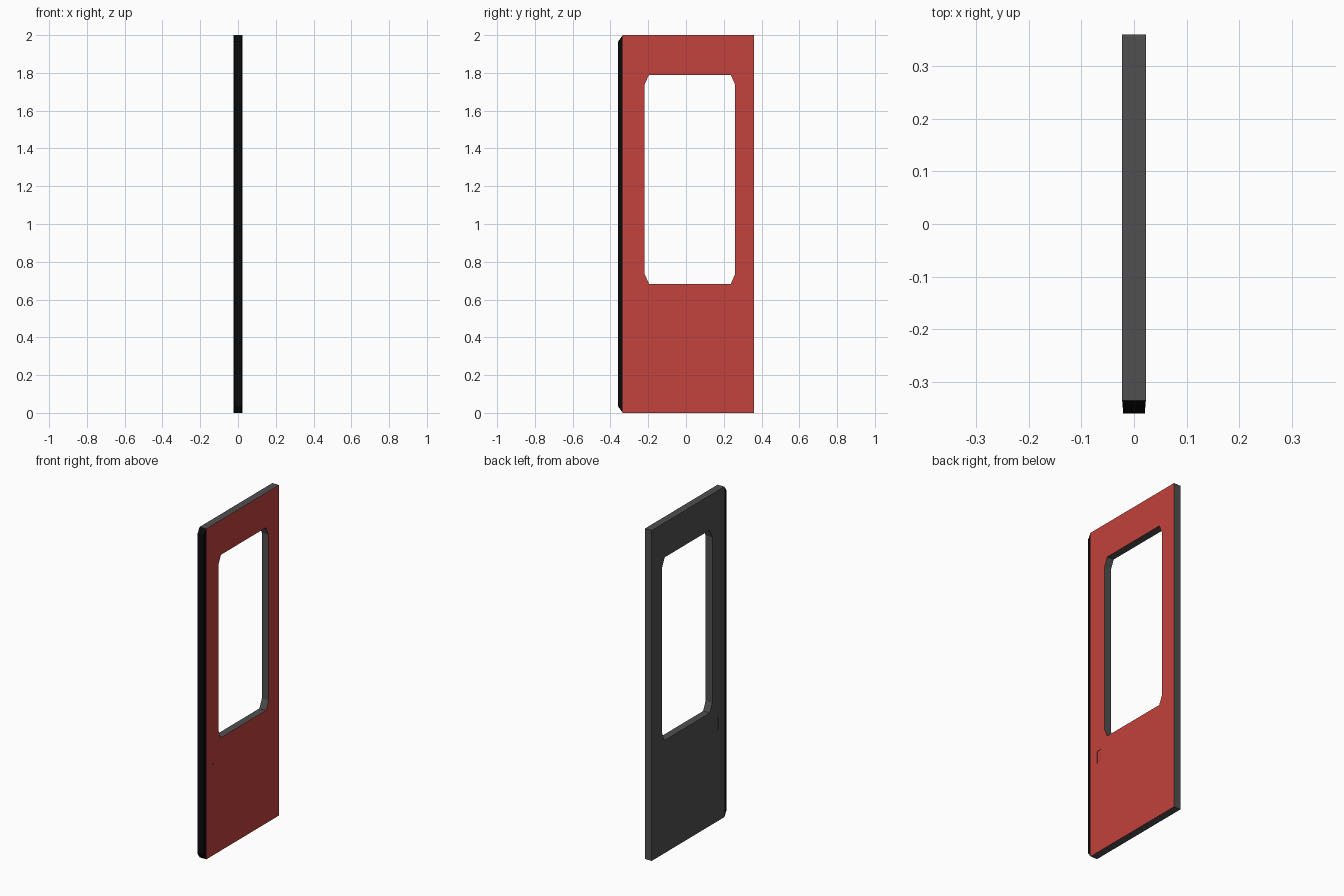
import bpy, bmesh

if "Cube" in bpy.data.objects:
    bpy.data.objects.remove(bpy.data.objects["Cube"])


def material(name, rgb):
    m = bpy.data.materials.new(name)
    m.diffuse_color = (*rgb, 1)
    m.use_nodes = True
    m.node_tree.nodes["Principled BSDF"].inputs["Base Color"].default_value = m.diffuse_color
    return m


RED = material("red paint", (0.54, 0.054, 0.045))
GREY = material("dark grey", (0.08, 0.08, 0.08))
BLACK = material("black rubber", (0.003, 0.003, 0.003))


def prism(name, bottom, top):
    """Closed solid between two matching loops of 3D points."""
    bm = bmesh.new()
    a = [bm.verts.new(p) for p in bottom]
    b = [bm.verts.new(p) for p in top]
    n = len(a)
    bm.faces.new(a)
    bm.faces.new(b)
    for i in range(n):
        j = (i + 1) % n
        bm.faces.new((a[i], a[j], b[j], b[i]))
    bmesh.ops.recalc_face_normals(bm, faces=bm.faces)
    me = bpy.data.meshes.new(name)
    bm.to_mesh(me)
    bm.free()
    ob = bpy.data.objects.new(name, me)
    bpy.context.collection.objects.link(ob)
    return ob


T = 0.0225                          # half thickness
SEAL_Y, Y0, Y1, H = -0.335, -0.36, 0.36, 2.0


def yz_loop(x, pts):
    return [(x, y, z) for y, z in pts]


# Door panel
slab = [(SEAL_Y, 0), (Y1, 0), (Y1, H), (SEAL_Y, H)]
panel = prism("door_panel", yz_loop(-T, slab), yz_loop(T, slab))

# Window opening with clipped corners
a, b, c, d, cy, cz = -0.219, 0.26, 0.683, 1.79, 0.023, 0.052
win = [(a + cy, c), (b - cy, c), (b, c + cz), (b, d - cz),
       (b - cy, d), (a + cy, d), (a, d - cz), (a, c + cz)]
cutters = [prism("window_cutter", yz_loop(-0.1, win), yz_loop(0.1, win))]

# Shallow wedge-shaped finger recess on each side
for s in (-1, 1):
    wedge = [(s * (T - 0.004), -0.28), (s * (T + 0.004), -0.28),
             (s * (T + 0.004), -0.21)]
    cutters.append(prism("recess_cutter",
                         [(x, y, 0.55) for x, y in wedge],
                         [(x, y, 0.625) for x, y in wedge]))

for cut in cutters:
    cut.hide_render = True
    mod = panel.modifiers.new("cut", 'BOOLEAN')
    mod.operation = 'DIFFERENCE'
    mod.solver = 'EXACT'
    mod.object = cut

# Bake the cuts, then paint the +x side red and everything else grey
dg = bpy.context.evaluated_depsgraph_get()
baked = bpy.data.meshes.new_from_object(panel.evaluated_get(dg))
panel.modifiers.clear()
panel.data = baked
for cut in cutters:
    bpy.data.objects.remove(cut)
baked.materials.clear()
baked.materials.append(GREY)
baked.materials.append(RED)
for f in baked.polygons:
    f.material_index = 1 if f.normal.x > 0.5 else 0

# Tapered rubber seal along the closing edge
seal = prism("edge_seal",
             [(-T, SEAL_Y, 0), (T, SEAL_Y, 0), (T, SEAL_Y, H), (-T, SEAL_Y, H)],
             [(-T + 0.002, Y0, 0.035), (T - 0.002, Y0, 0.035),
              (T - 0.002, Y0, H - 0.035), (-T + 0.002, Y0, H - 0.035)])
seal.data.materials.append(BLACK)
